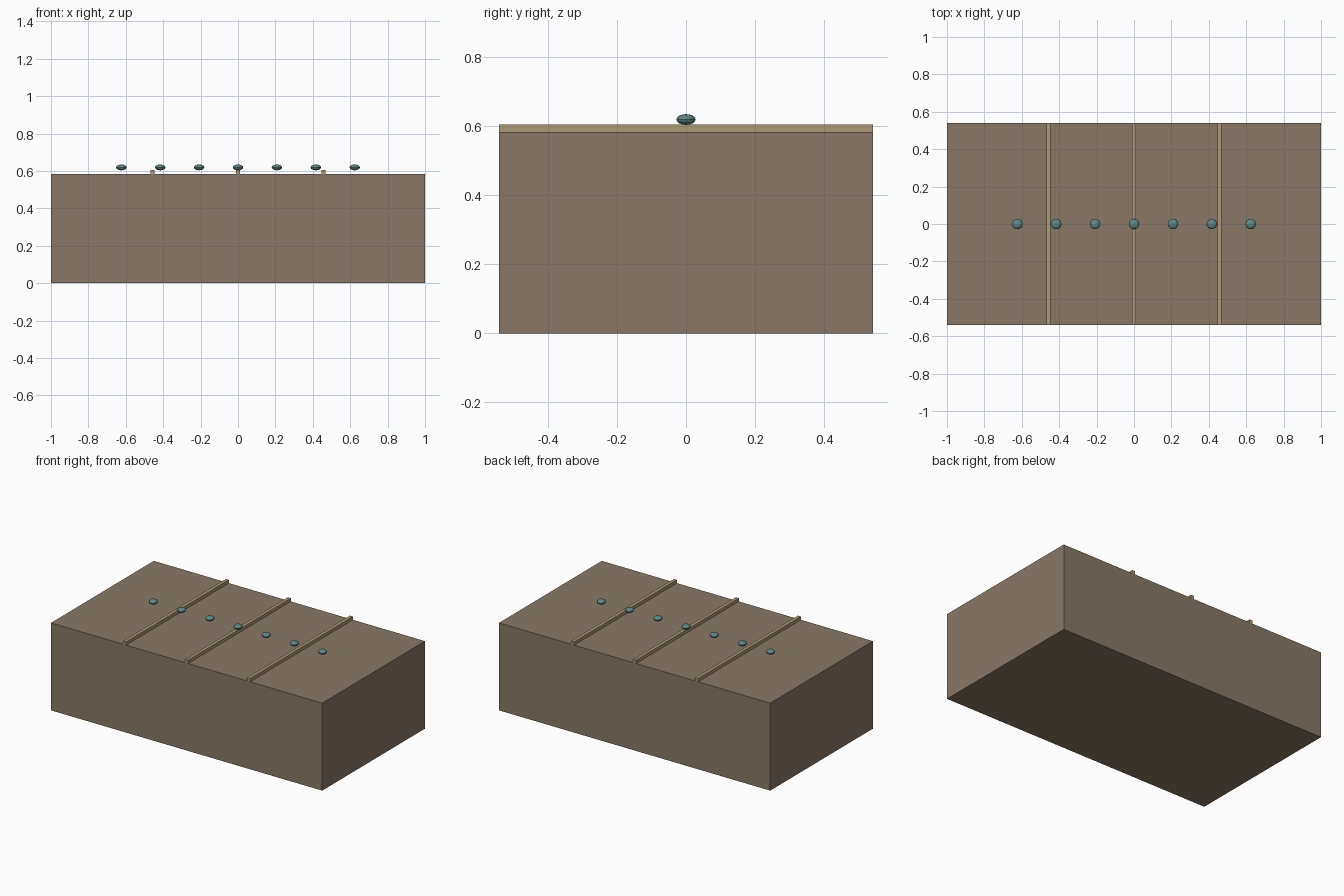
import bpy

if "Cube" in bpy.data.objects:
    bpy.data.objects.remove(bpy.data.objects["Cube"])

def material(name, color):
    m = bpy.data.materials.new(name)
    m.diffuse_color = (*color, 1)
    m.use_nodes = True
    m.node_tree.nodes["Principled BSDF"].inputs["Base Color"].default_value = m.diffuse_color
    return m

BROWN = material("brown", (0.25, 0.19, 0.135))
TAN = material("tan", (0.42, 0.33, 0.19))
TEAL = material("teal", (0.12, 0.24, 0.24))

def box(name, center, size, mat):
    bpy.ops.mesh.primitive_cube_add(size=1, location=center)
    ob = bpy.context.object
    ob.name = name
    ob.scale = size
    bpy.ops.object.transform_apply(location=False, rotation=False, scale=True)
    ob.data.materials.append(mat)
    return ob

DEPTH, TOP, STRIP = 1.082, 0.583, 0.022

# Solid body
box("body", (0, 0, TOP / 2), (2, DEPTH, TOP), BROWN)

# Raised strips across the top
for i in (-1, 0, 1):
    box("top_strip", (i * 0.457, 0, TOP + STRIP / 2), (STRIP, DEPTH, STRIP), TAN)

# Row of flattened studs hovering along the middle
for i in range(-3, 4):
    bpy.ops.mesh.primitive_uv_sphere_add(segments=16, ring_count=8, radius=1,
                                         location=(i * 0.208, 0, 0.619))
    stud = bpy.context.object
    stud.name = "stud"
    stud.scale = (0.028, 0.028, 0.0155)
    bpy.ops.object.transform_apply(location=False, rotation=False, scale=True)
    stud.data.materials.append(TEAL)
